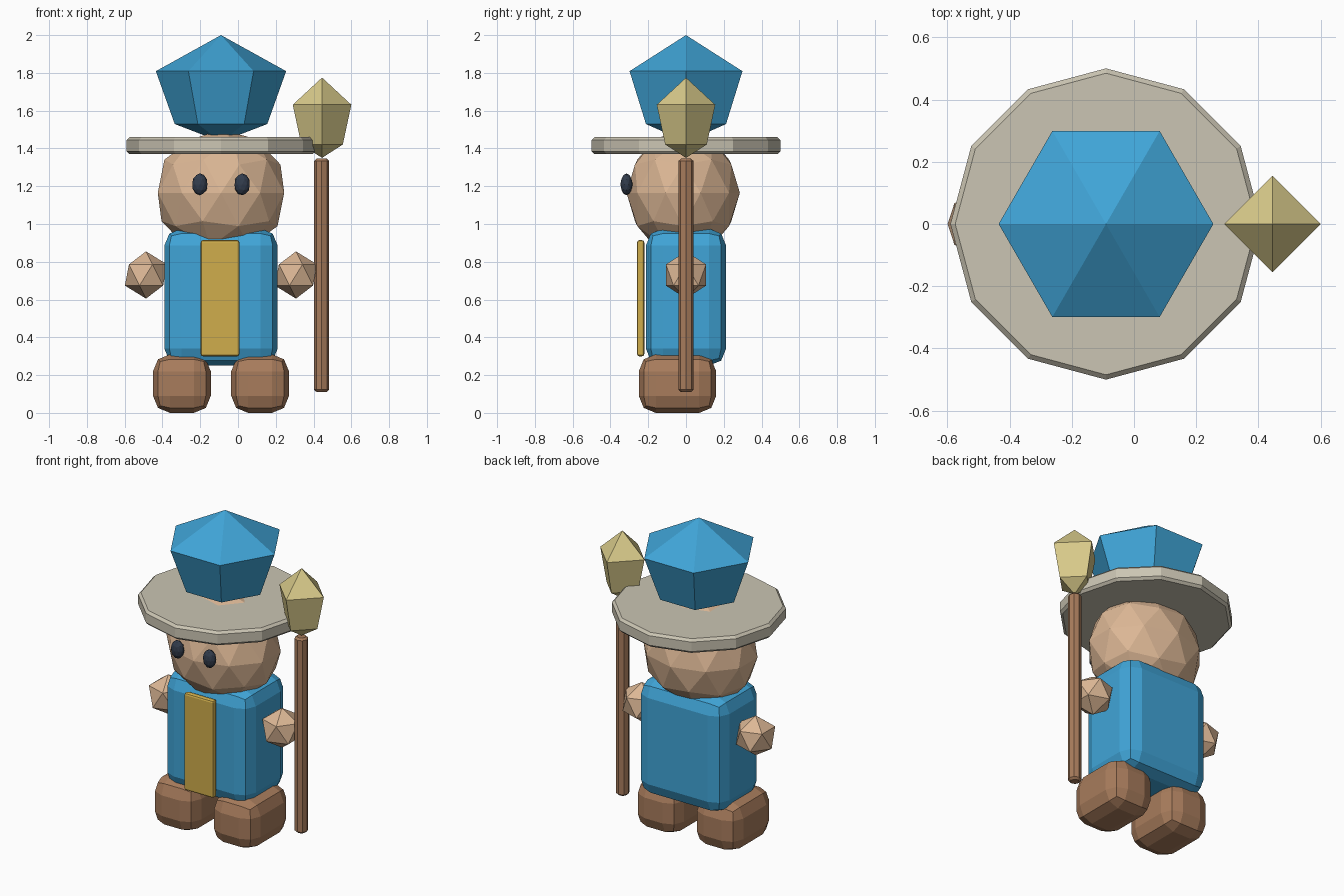
import bpy, bmesh, math
from mathutils import Vector

if "Cube" in bpy.data.objects:
    bpy.data.objects.remove(bpy.data.objects["Cube"])

MID = -0.09  # the figure's own centre line


def material(name, hex_code):
    srgb = [int(hex_code[i:i + 2], 16) / 255 for i in (0, 2, 4)]
    colour = [((c + 0.055) / 1.055) ** 2.4 for c in srgb] + [1]
    mat = bpy.data.materials.new(name)
    mat.use_nodes = True
    mat.diffuse_color = colour
    mat.node_tree.nodes["Principled BSDF"].inputs["Base Color"].default_value = colour
    return mat


blue = material("robe blue", "40a5d8")
skin = material("skin", "dcb795")
brown = material("brown", "a87c5c")
brim_grey = material("brim grey", "cbc5b3")
gem_yellow = material("pale yellow", "d8ca8a")
gold = material("gold", "d0ae4c")
dark = material("eye dark", "323c4c")


def finish(name, bm, mat, location, bevel=0, segments=1):
    bmesh.ops.recalc_face_normals(bm, faces=bm.faces)
    mesh = bpy.data.meshes.new(name)
    bm.to_mesh(mesh)
    bm.free()
    mesh.materials.append(mat)
    obj = bpy.data.objects.new(name, mesh)
    obj.location = location
    bpy.context.collection.objects.link(obj)
    if bevel:
        mod = obj.modifiers.new("Bevel", "BEVEL")
        mod.width = bevel
        mod.segments = segments
        mod.limit_method = "ANGLE"
        mod.angle_limit = math.radians(60)
    return obj


def box(name, mat, location, size, bevel, segments):
    bm = bmesh.new()
    bmesh.ops.create_cube(bm, size=1)
    bmesh.ops.scale(bm, vec=size, verts=bm.verts)
    return finish(name, bm, mat, location, bevel, segments)


def ball(name, mat, location, radii, subdivisions):
    bm = bmesh.new()
    bmesh.ops.create_icosphere(bm, subdivisions=subdivisions, radius=1)
    bmesh.ops.scale(bm, vec=radii, verts=bm.verts)
    return finish(name, bm, mat, location)


def cylinder(name, mat, location, radius, height, sides, bevel):
    bm = bmesh.new()
    bmesh.ops.create_cone(bm, cap_ends=True, segments=sides, radius1=radius,
                          radius2=radius, depth=height)
    return finish(name, bm, mat, location, bevel)


def crystal(name, mat, x, bottom, height, radius, sides):
    """Two rings closed by a point above and a point below."""
    bm = bmesh.new()
    rings = []
    for level, spread in ((0.167, 0.71), (0.662, 1)):
        angles = [math.tau * i / sides for i in range(sides)]
        rings.append([bm.verts.new((radius * spread * math.cos(a),
                                    radius * spread * math.sin(a),
                                    height * level)) for a in angles])
    base, tip = bm.verts.new((0, 0, 0)), bm.verts.new((0, 0, height))
    low, high = rings
    for i in range(sides):
        j = (i + 1) % sides
        bm.faces.new((base, low[j], low[i]))
        bm.faces.new((low[i], low[j], high[j], high[i]))
        bm.faces.new((high[i], high[j], tip))
    return finish(name, bm, mat, (x, 0, bottom))


# Robe and its front panel
box("robe", blue, (MID, 0, 0.613), (0.6, 0.425, 0.725), 0.09, 2)
box("robe_panel", gold, (-0.095, -0.24, 0.607), (0.205, 0.038, 0.615), 0.012, 2)

# Head and hat
ball("head", skin, (MID, -0.015, 1.165), (0.352, 0.3, 0.335), 2)
cylinder("hat_brim", brim_grey, (MID, 0, 1.415), 0.5, 0.09, 12, 0.015)
crystal("hat_crown", blue, MID, 1.435, 0.565, 0.345, 6)

# Paired parts
for side, sign in (("right", -1), ("left", 1)):
    box(side + "_boot", brown, (MID + sign * 0.207, -0.045, 0.155),
        (0.306, 0.41, 0.31), 0.09, 2)
    ball(side + "_hand", skin, (MID + sign * 0.397, 0, 0.73), (0.125,) * 3, 1)
    ball(side + "_eye", dark, (MID + sign * 0.112, -0.315, 1.21),
         (0.042, 0.032, 0.058), 2)

# Staff with its gem
cylinder("staff", brown, (0.443, 0, 0.728), 0.04, 1.235, 8, 0.012)
crystal("staff_gem", gem_yellow, 0.445, 1.35, 0.425, 0.155, 4)
